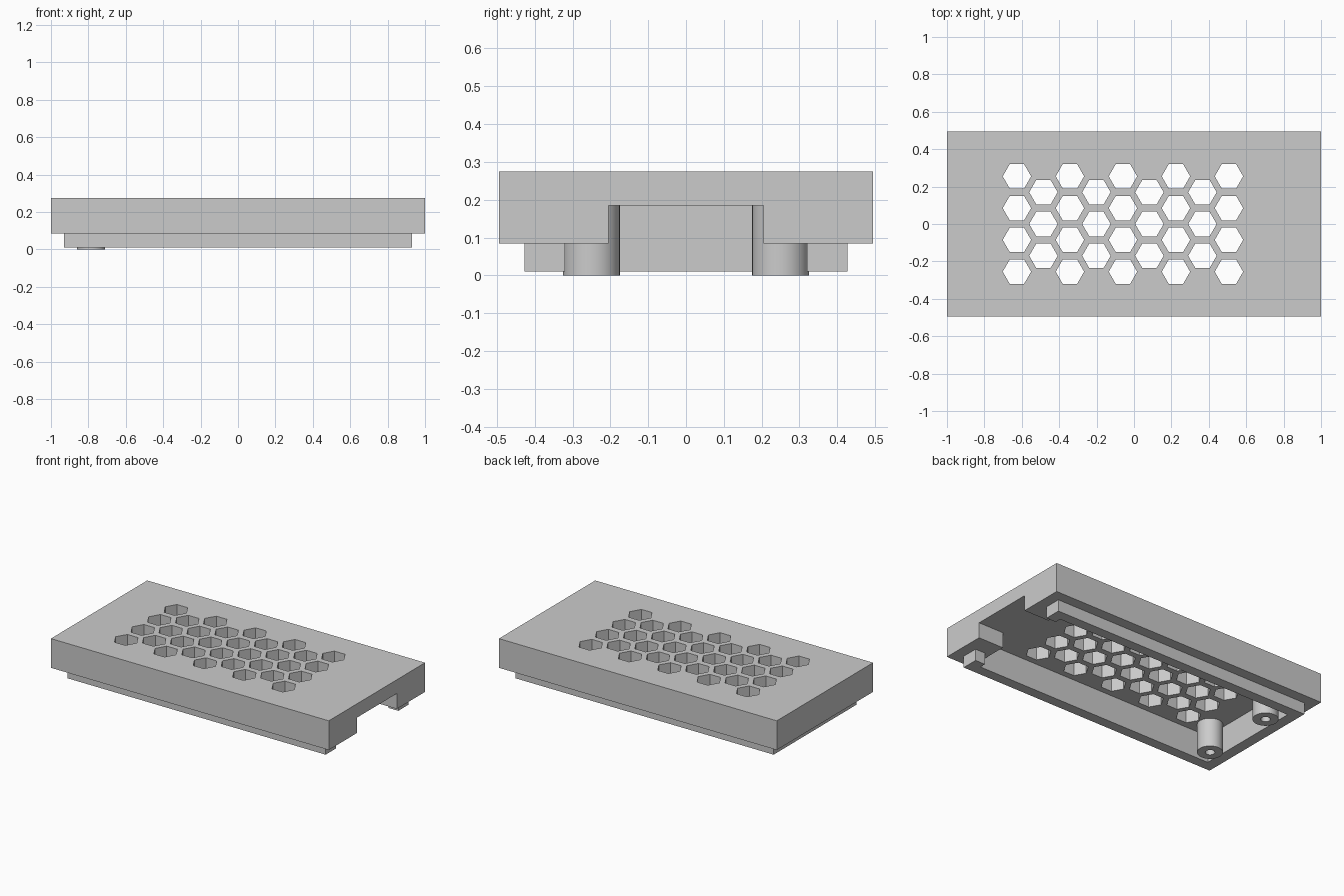
import bpy, bmesh, math
from mathutils import Matrix

cube = bpy.data.objects.get("Cube")
if cube:
    bpy.data.objects.remove(cube, do_unlink=True)

grey = bpy.data.materials.new("plain grey")
grey.use_nodes = True
COLOUR = (0.6, 0.6, 0.6, 1)
grey.diffuse_color = COLOUR
grey.node_tree.nodes["Principled BSDF"].inputs["Base Color"].default_value = COLOUR

# Shared levels and sizes
TOP, CEILING, RIM, LIP_BOTTOM = 0.275, 0.185, 0.085, 0.01
HALF_Y = 0.495


def finish(name, bm):
    mesh = bpy.data.meshes.new(name)
    bm.to_mesh(mesh)
    bm.free()
    mesh.materials.append(grey)
    obj = bpy.data.objects.new(name, mesh)
    bpy.context.collection.objects.link(obj)
    return obj


def add_box(bm, x0, x1, y0, y1, z0, z1):
    place = Matrix.Translation(((x0 + x1) / 2, (y0 + y1) / 2, (z0 + z1) / 2))
    size = Matrix.Diagonal((x1 - x0, y1 - y0, z1 - z0, 1))
    bmesh.ops.create_cube(bm, size=1, matrix=place @ size)


def add_prism(bm, x, y, z0, z1, radius, sides):
    place = Matrix.Translation((x, y, (z0 + z1) / 2))
    # A half turn step keeps a corner of every prism on the x axis
    turn = Matrix.Rotation(math.pi / 2, 4, "Z")
    bmesh.ops.create_cone(bm, cap_ends=True, segments=sides, radius1=radius,
                          radius2=radius, depth=z1 - z0, matrix=place @ turn)


def box(name, *bounds):
    bm = bmesh.new()
    add_box(bm, *bounds)
    return finish(name, bm)


def cut(obj, cutter):
    cutter.hide_render = True
    mod = obj.modifiers.new("cut", "BOOLEAN")
    mod.operation = "DIFFERENCE"
    mod.solver = "EXACT"
    mod.object = cutter
    bpy.context.view_layer.objects.active = obj
    bpy.ops.object.modifier_apply(modifier=mod.name)
    bpy.data.objects.remove(cutter, do_unlink=True)


# Cover with its underside pocket and the cable notch at the +x end
cover = box("cover", -1, 1, -HALF_Y, HALF_Y, RIM, TOP)
cut(cover, box("pocket_cutter", -0.86, 0.82, -0.36, 0.36, 0, CEILING))
cut(cover, box("notch_cutter", 0.7, 1.1, -0.205, 0.205, 0, CEILING))

# Honeycomb vents: columns alternate between four and three holes
vents = bmesh.new()
for col in range(9):
    rows = 4 - col % 2
    for row in range(rows):
        add_prism(vents, -0.626 + col * 0.1417, (row - (rows - 1) / 2) * 0.17,
                  CEILING - 0.05, TOP + 0.05, 0.076, 6)
cut(cover, finish("vent_cutter", vents))

# Locating lip, open at the +x end
lip = box("lip", -0.93, 0.93, -0.427, 0.427, LIP_BOTTOM, RIM)
cut(lip, box("lip_cutter", -0.86, 0.86, -0.36, 0.36, -0.1, 0.2))
cut(lip, box("opening_cutter", 0.8, 1.1, -0.32, 0.32, -0.1, 0.2))

# Screw posts with blind holes
for side, label in ((1, "back"), (-1, "front")):
    bm = bmesh.new()
    add_prism(bm, -0.785, side * 0.25, 0, CEILING, 0.075, 48)
    post = finish(label + "_screw_post", bm)
    hole = bmesh.new()
    add_prism(hole, -0.785, side * 0.25, -0.05, CEILING - 0.005, 0.028, 32)
    cut(post, finish("screw_hole_cutter", hole))
    bpy.ops.object.select_all(action="DESELECT")
    post.select_set(True)
    bpy.context.view_layer.objects.active = post
    bpy.ops.object.shade_smooth_by_angle(angle=math.radians(30))
